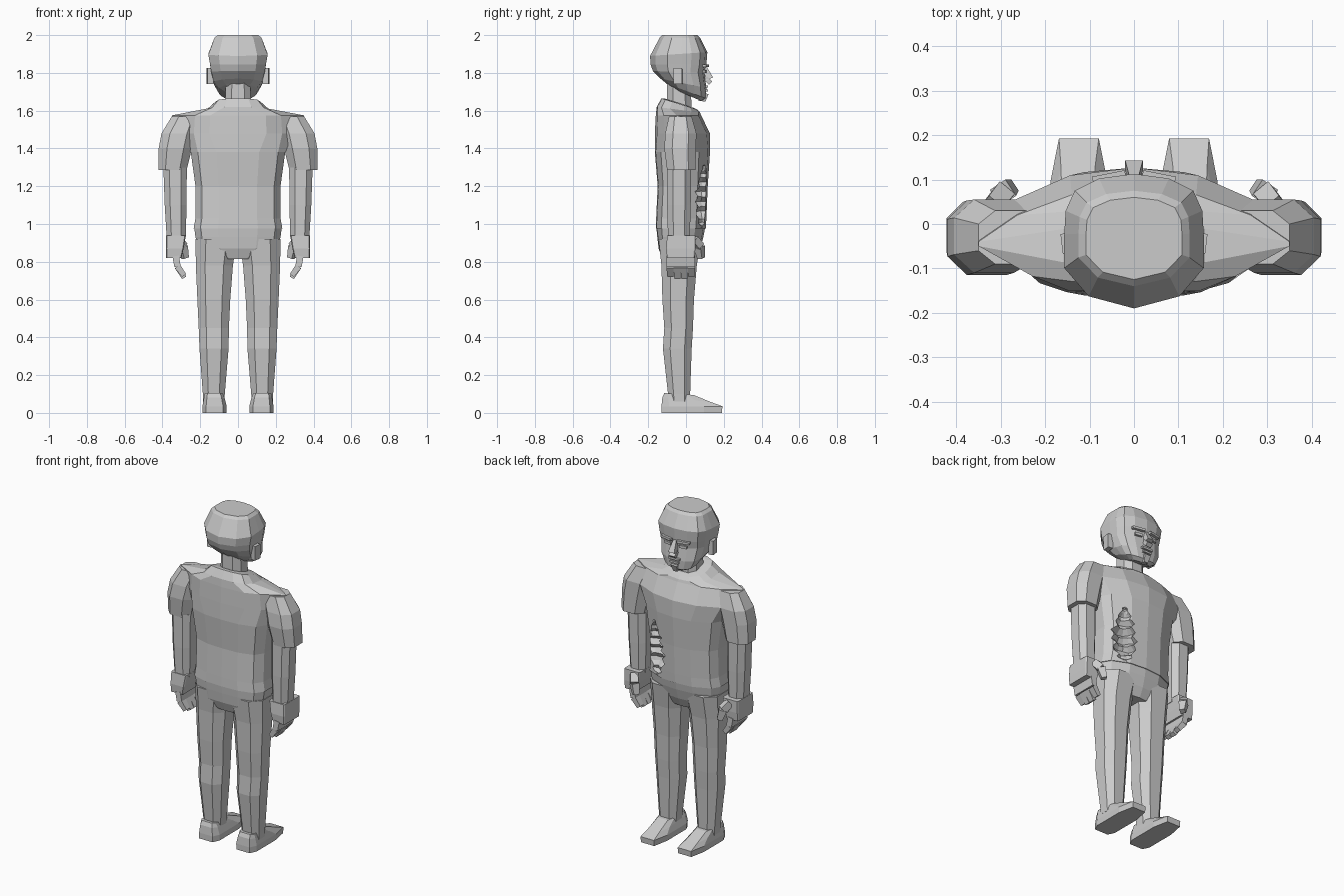
import bpy, bmesh, math, random
from mathutils import Vector, Matrix

random.seed(4)
cube = bpy.data.objects.get("Cube")
if cube:
    bpy.data.objects.remove(cube, do_unlink=True)

GREY = (0.6, 0.6, 0.6, 1)
mat = bpy.data.materials.new("plain grey")
mat.use_nodes = True
mat.diffuse_color = GREY
mat.node_tree.nodes["Principled BSDF"].inputs["Base Color"].default_value = GREY

# Half outlines, from the middle of the back round the +x side to the front
TRUNK = [(0, -1), (.45, -.97), (.85, -.78), (1, -.4), (1, .25), (.88, .6), (.45, .93), (0, 1)]
YOKE = [(0, -1), (.42, -.92), (.65, -.65), (1, -.08), (1, .0), (.75, .5), (.4, .88), (0, 1)]
HEAD = [(0, -1), (.65, -.82), (1, -.4), (1, .1), (.98, .45), (.85, .75), (.5, .93), (0, 1)]
LIMB = [(0, -1), (.5, -1), (1, -.5), (1, .5), (.5, 1), (0, 1)]
BLOCK = [(0, -1), (.9, -1), (1, -.9), (1, .9), (.9, 1), (0, 1)]
SHOE = [(0, -1), (.7, -1), (1, -.75), (1, .4), (.7, 1), (0, 1)]


def finish(name, bm):
    bmesh.ops.recalc_face_normals(bm, faces=bm.faces)
    me = bpy.data.meshes.new(name)
    bm.to_mesh(me)
    bm.free()
    me.materials.append(mat)
    ob = bpy.data.objects.new(name, me)
    bpy.context.collection.objects.link(ob)
    return ob


def loft(name, rows, outline, side=1):
    """Rows are (z, centre x, half width, back y, front y, tilt, outline)."""
    bm = bmesh.new()
    rings = []
    for z, cx, hx, yb, yf, *more in rows:
        tilt = more[0] if more else 0
        half = more[1] if len(more) > 1 else outline
        full = half + [(-u, v) for u, v in half[-2:0:-1]]
        rings.append([bm.verts.new((side * (cx + u * hx), (yb + yf) / 2 + v * (yf - yb) / 2,
                                    z + v * tilt)) for u, v in full])
    for a, b in zip(rings, rings[1:]):
        for i in range(len(a)):
            j = (i + 1) % len(a)
            bm.faces.new((a[i], a[j], b[j], b[i]))
    bm.faces.new(rings[0])
    bm.faces.new(rings[-1])
    return finish(name, bm)


def bar(name, points, radii, flat=1):
    """Square bar through the points; flat scales its depth."""
    bm = bmesh.new()
    for p, q, r, s in zip(points, points[1:], radii, radii[1:]):
        p, q = Vector(p), Vector(q)
        d = q - p
        m = (Matrix.Translation((p + q) / 2) @ d.to_track_quat('Z', 'Y').to_matrix().to_4x4()
             @ Matrix.Diagonal((flat, 1, 1, 1)) @ Matrix.Rotation(math.pi / 4, 4, 'Z'))
        k = math.sqrt(2)
        bmesh.ops.create_cone(bm, cap_ends=True, segments=4, radius1=r * k, radius2=s * k,
                              depth=d.length, matrix=m)
    return finish(name, bm)


def box(name, centre, size, rot=0):
    bm = bmesh.new()
    bmesh.ops.create_cube(bm, size=1, matrix=Matrix.Translation(centre)
                          @ Matrix.Rotation(rot, 4, 'Z') @ Matrix.Diagonal((*size, 1)))
    return finish(name, bm)


# Shirt from hem to collar
shirt = loft("shirt", [
    (.975, 0, .235, -.16, .105),
    (1.03, 0, .225, -.158, .108),
    (1.2, 0, .225, -.15, .115),
    (1.38, 0, .25, -.165, .127),
    (1.48, 0, .36, -.165, .127, 0, YOKE),
    (1.575, 0, .35, -.16, .08, 0, YOKE),
    (1.605, 0, .16, -.155, .075, -.015),
    (1.635, 0, .12, -.13, .06, -.03),
    (1.64, 0, .08, -.115, .04, -.025)], TRUNK)

# Torn opening on the front, cut with a jagged spindle
bm = bmesh.new()
bmesh.ops.create_uvsphere(bm, u_segments=14, v_segments=20, radius=1)
ring_scale = {}
for v in bm.verts:
    key = round(v.co.z, 3)
    if key not in ring_scale:
        ring_scale[key] = (.7 if len(ring_scale) % 2 else 1.05) + random.uniform(-.1, .1)
    s = ring_scale[key] * (1 - .4 * max(key, 0)) * random.uniform(.85, 1.1)
    v.co = (.145 + v.co.x * s * .075, .095 + v.co.y * s * .065,
            1.145 + v.co.z * .17 + random.uniform(-.003, .003))
cutter = finish("tear_cutter", bm)
cutter.hide_render = True
cut = shirt.modifiers.new("tear", 'BOOLEAN')
cut.operation, cut.solver, cut.object = 'DIFFERENCE', 'EXACT', cutter
bpy.context.view_layer.update()
torn = bpy.data.meshes.new_from_object(shirt.evaluated_get(bpy.context.evaluated_depsgraph_get()))
shirt.modifiers.clear()
shirt.data = torn
bpy.data.objects.remove(cutter, do_unlink=True)

# Trouser seat
loft("trouser_seat", [
    (.815, 0, .10, -.125, .05),
    (.87, 0, .21, -.145, .075),
    (.93, 0, .225, -.152, .092),
    (.985, 0, .232, -.157, .102)], TRUNK)

for side, tag in ((1, "left"), (-1, "right")):
    # Leg and shoe
    loft(tag + "_leg", [
        (.06, .128, .056, -.09, .02),
        (.1, .128, .058, -.095, .022),
        (.34, .127, .077, -.122, .03),
        (.45, .128, .08, -.115, .037),
        (.6, .128, .087, -.125, .042),
        (.78, .125, .098, -.13, .057),
        (.92, .115, .11, -.145, .08)], LIMB, side)
    loft(tag + "_shoe", [
        (0, .124, .063, -.13, .19),
        (.035, .124, .064, -.13, .193),
        (.07, .126, .055, -.125, .13, -.012),
        (.1, .128, .048, -.115, .04, -.005)], SHOE, side)
    # Sleeve and arm
    loft(tag + "_sleeve", [
        (1.285, .347, .075, -.1, .05),
        (1.4, .332, .088, -.115, .053),
        (1.48, .315, .09, -.11, .055),
        (1.57, .275, .075, -.09, .03)], LIMB, side)
    loft(tag + "_arm", [
        (.92, .327, .05, -.095, .02),
        (1.1, .33, .058, -.1, .025),
        (1.3, .333, .062, -.1, .027)], LIMB, side)
    # Hand with curled fingers
    loft(tag + "_palm", [
        (.82, .34, .04, -.1, .045),
        (.87, .335, .047, -.105, .05),
        (.94, .328, .052, -.1, .05)], BLOCK, side)
    for n in range(4):
        y = -.083 + n * .037
        tip = .715 + (.012 if n in (0, 3) else 0)
        bar(f"{tag}_finger_{n + 1}", [(side * .33, y, .83), (side * .32, y, .775),
                                      (side * .285, y, tip)], [.017, .017, .013], 1.2)
    bar(tag + "_thumb", [(side * .32, .04, .92), (side * .295, .07, .88),
                         (side * .28, .08, .82)], [.02, .022, .015])
    # Ear, eye and brow
    box(tag + "_ear", (side * .148, -.043, 1.783), (.03, .045, .085), side * -.12)
    box(tag + "_eye", (side * .05, .095, 1.807), (.045, .02, .016), side * -.15)
    box(tag + "_brow", (side * .055, .1, 1.838), (.075, .028, .014), side * -.2)

# Neck
loft("neck", [(1.58, 0, .07, -.1, .03), (1.76, 0, .065, -.1, .025)], LIMB)

# Head from jaw to crown
loft("head", [
    (1.685, 0, .065, -.08, .085, -.035),
    (1.705, 0, .1, -.105, .105, -.04),
    (1.745, 0, .128, -.135, .108, -.025),
    (1.805, 0, .142, -.175, .098, -.005),
    (1.845, 0, .148, -.188, .108),
    (1.9, 0, .157, -.19, .113, .01),
    (1.985, 0, .125, -.14, .075),
    (2.0, 0, .108, -.125, .06)], HEAD)

# Nose, lips and chin
bar("nose", [(0, .097, 1.835), (0, .125, 1.768), (0, .108, 1.75)], [.01, .02, .018])
box("upper_lip", (0, .106, 1.728), (.07, .022, .012))
box("lower_lip", (0, .106, 1.707), (.055, .02, .012))
bar("chin", [(0, .09, 1.692), (0, .085, 1.65)], [.03, .018], .7)
